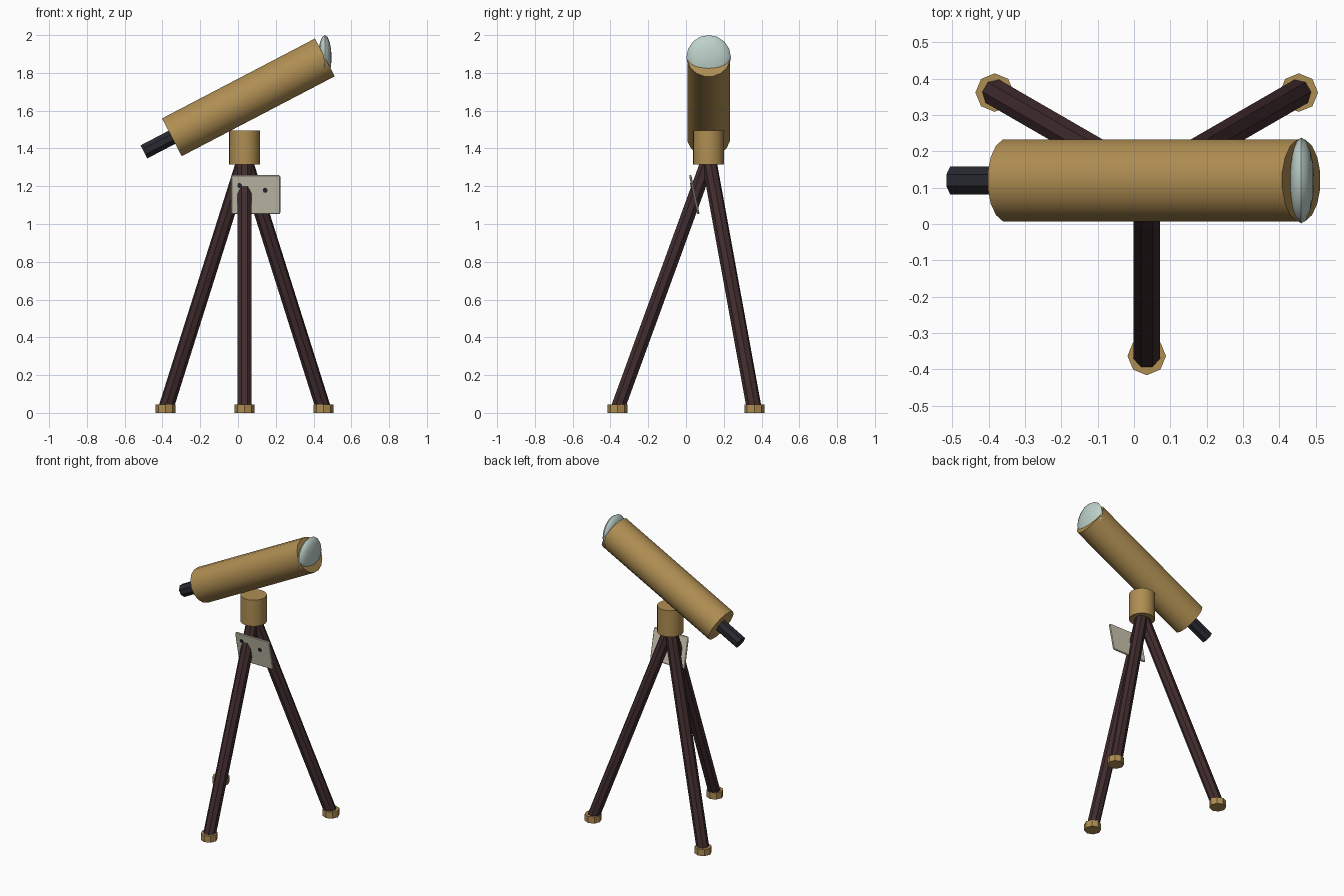
import bpy
import bmesh
from math import cos, sin, pi, radians
from mathutils import Vector, Matrix

if "Cube" in bpy.data.objects:
    bpy.data.objects.remove(bpy.data.objects["Cube"], do_unlink=True)


def material(name, r, g, b):
    m = bpy.data.materials.new(name)
    m.use_nodes = True
    m.diffuse_color = (r, g, b, 1)
    m.node_tree.nodes["Principled BSDF"].inputs["Base Color"].default_value = (r, g, b, 1)
    return m


brass = material("brass", 0.43, 0.27, 0.085)
wood = material("dark wood", 0.052, 0.025, 0.027)
black = material("black", 0.021, 0.021, 0.03)
glass = material("pale glass", 0.52, 0.64, 0.60)
ivory = material("ivory plate", 0.60, 0.56, 0.44)


def add_object(name, bm, mat, smooth=False):
    bmesh.ops.recalc_face_normals(bm, faces=bm.faces)
    mesh = bpy.data.meshes.new(name)
    bm.to_mesh(mesh)
    bm.free()
    mesh.materials.append(mat)
    ob = bpy.data.objects.new(name, mesh)
    bpy.context.collection.objects.link(ob)
    if smooth:
        bpy.ops.object.select_all(action="DESELECT")
        ob.select_set(True)
        bpy.context.view_layer.objects.active = ob
        bpy.ops.object.shade_smooth_by_angle(angle=radians(40))
    return ob


def rod(name, start, end, radius, sides, mat, turn=0.0, smooth=False):
    """Cylinder running between two points."""
    start, end = Vector(start), Vector(end)
    axis = end - start
    place = (Matrix.Translation((start + end) / 2)
             @ axis.to_track_quat("Z", "Y").to_matrix().to_4x4()
             @ Matrix.Rotation(turn, 4, "Z"))
    bm = bmesh.new()
    bmesh.ops.create_cone(bm, cap_ends=True, segments=sides, radius1=radius,
                          radius2=radius, depth=axis.length, matrix=place)
    return add_object(name, bm, mat, smooth)


CX, CY = 0.035, 0.12          # tripod axis
SPREAD = 0.483                # foot distance from the axis

# Tripod: three legs with octagonal feet
for label, degrees in (("front", -90), ("back_left", 30), ("back_right", 150)):
    a = radians(degrees)
    x, y = CX + SPREAD * cos(a), CY + SPREAD * sin(a)
    rod(label + "_leg", (x, y, 0.02), (CX, CY, 1.345), 0.04, 8, wood, pi / 8)
    rod(label + "_foot", (x, y, 0), (x, y, 0.045), 0.053, 8, brass)

# Mounting hub
rod("mount_hub", (CX, CY, 1.315), (CX, CY, 1.495), 0.082, 24, brass, smooth=True)

# Main tube and eyepiece share one sloping axis
low, high = Vector((-0.35, CY, 1.459)), Vector((0.46, CY, 1.882))
along = (high - low).normalized()
rod("main_tube", low, high, 0.115, 16, brass, pi / 16, smooth=True)
rod("eyepiece", low - along * 0.167, low + along * 0.02, 0.042, 8, black, pi / 8)

# Lens: flattened sphere standing upright in the tube mouth
bm = bmesh.new()
bmesh.ops.create_uvsphere(bm, u_segments=16, v_segments=8, radius=0.118,
                          matrix=Matrix.Rotation(pi / 2, 4, "Y"))
bmesh.ops.scale(bm, vec=(0.3, 1, 1), verts=bm.verts)
bmesh.ops.translate(bm, vec=(high.x, high.y, high.z), verts=bm.verts)
add_object("lens", bm, glass, smooth=True)

# Tilted plate on the front leg
tilt = Matrix.Translation((0.094, 0.044, 1.156)) @ Matrix.Rotation(radians(12), 4, "X")
bm = bmesh.new()
bmesh.ops.create_cube(bm, size=1)
bmesh.ops.scale(bm, vec=(0.262, 0.012, 0.212), verts=bm.verts)
corners = [e for e in bm.edges if abs(e.verts[0].co.y - e.verts[1].co.y) > 0.01]
bmesh.ops.bevel(bm, geom=corners, offset=0.014, segments=3, profile=0.5, affect="EDGES")
rim = [e for e in bm.edges if abs(e.verts[0].co.y - e.verts[1].co.y) < 0.001]
bmesh.ops.bevel(bm, geom=rim, offset=0.004, segments=1, affect="EDGES")
bm.transform(tilt)
add_object("tilted_plate", bm, ivory)

# Small screws through the plate
for label, x, z in (("right", -0.085, 0.05), ("left", 0.05, 0.024)):
    rod(label + "_screw", tilt @ Vector((x, 0.004, z)),
        tilt @ Vector((x, -0.01, z)), 0.013, 8, black)
